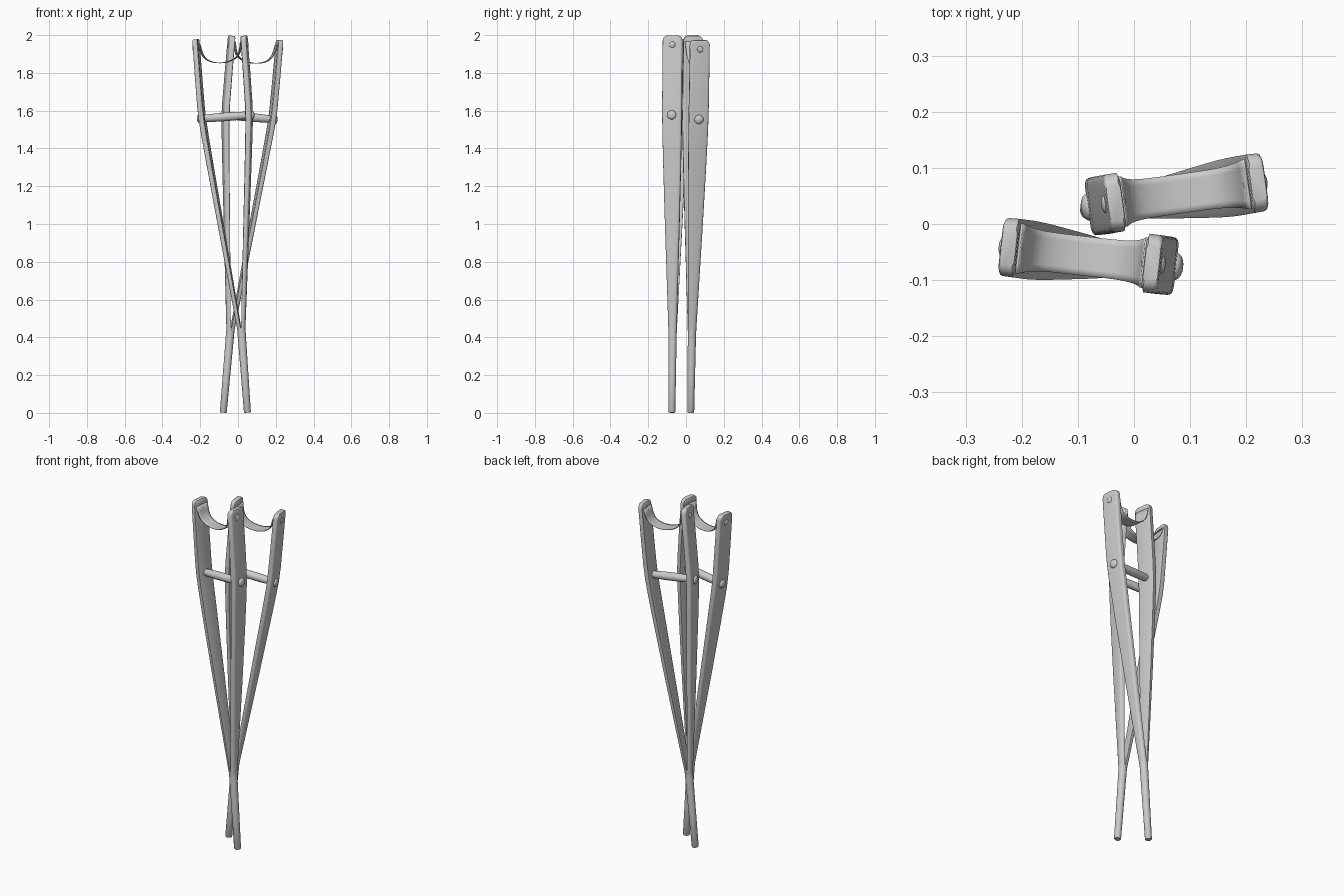
import bpy, bmesh
from math import sin, cos, pi, radians
from mathutils import Matrix, Vector

if "Cube" in bpy.data.objects:
    bpy.data.objects.remove(bpy.data.objects["Cube"])


def make(name, verts, faces, matrix, angle=35):
    mesh = bpy.data.meshes.new(name)
    mesh.from_pydata(verts, [], faces)
    bm = bmesh.new()
    bm.from_mesh(mesh)
    bmesh.ops.recalc_face_normals(bm, faces=bm.faces)
    bm.to_mesh(mesh)
    bm.free()
    ob = bpy.data.objects.new(name, mesh)
    bpy.context.collection.objects.link(ob)
    ob.matrix_world = matrix
    bpy.ops.object.select_all(action='DESELECT')
    ob.select_set(True)
    bpy.context.view_layer.objects.active = ob
    bpy.ops.object.shade_smooth_by_angle(angle=radians(angle))
    return ob


def loft(name, rings, matrix):
    """Skin equal-length closed rings and cap both ends."""
    n = len(rings[0])
    verts = [p for r in rings for p in r]
    faces = [(i * n + j, i * n + (j + 1) % n, (i + 1) * n + (j + 1) % n, (i + 1) * n + j)
             for i in range(len(rings) - 1) for j in range(n)]
    faces += [tuple(range(n)), tuple(range(len(verts) - n, len(verts)))]
    return make(name, verts, faces, matrix)


def turned(name, profile, matrix, along_x=False, n=24):
    """Round part from (position, radius) pairs."""
    rings = []
    for h, r in profile:
        ring = [(r * cos(2 * pi * k / n), r * sin(2 * pi * k / n)) for k in range(n)]
        rings.append([(h, a, b) if along_x else (a, b, h) for a, b in ring])
    return loft(name, rings, matrix)


# rail stations: height, centre offset, thickness, half depth, roundness
RAIL = [(0.42, 0.010, 0.020, 0.022, 1.0), (0.45, 0.012, 0.021, 0.023, 0.9),
        (0.70, 0.038, 0.024, 0.030, 0.6), (1.00, 0.069, 0.027, 0.039, 0.4),
        (1.30, 0.100, 0.029, 0.047, 0.3), (1.48, 0.118, 0.031, 0.051, 0.28),
        (1.56, 0.125, 0.032, 0.052, 0.28), (1.64, 0.128, 0.032, 0.0525, 0.28),
        (1.80, 0.129, 0.031, 0.0525, 0.28), (1.965, 0.129, 0.030, 0.0525, 0.28),
        (1.979, 0.129, 0.030, 0.049, 0.28), (1.987, 0.129, 0.029, 0.042, 0.28),
        (1.991, 0.129, 0.026, 0.033, 0.28)]


def rail(name, side, matrix):
    rings = []
    for z, c, t, w, e in RAIL:
        ring = [(side * (c - t / 2), -w * 0.8, z)]
        for k in range(13):
            a = -pi / 2 + pi * k / 12
            x = c - t / 2 + 0.15 * t * (1 - e) + t * (1 - 0.15 * (1 - e)) * max(cos(a), 0) ** e
            y = w * abs(sin(a)) ** e * (1 if a > 0 else -1)
            ring.append((side * x, y, z))
        ring.append((side * (c - t / 2), w * 0.8, z))
        rings.append(ring)
    loft(name, rings, matrix)


def dome(name, side, x, z, r, h, matrix):
    prof = [(side * (x - 0.004), r)] + [(side * (x + h * sin(a)), r * cos(a) + 1e-4)
                                        for a in [pi / 2 * k / 5 for k in range(6)]]
    turned(name, prof, matrix @ Matrix.Translation((0, 0, z)), True, 20)


def strap(name, matrix, nu=28, nv=6):
    verts = []
    for i in range(nu + 1):
        u = -1 + 2 * i / nu
        # sagging middle, ends turned up against the rails
        x = 0.112 * sin(u * pi / 2) * 0.35 + 0.112 * u * 0.65
        z = 1.857 + 0.055 * u * u + 0.05 * abs(u) ** 8
        w = 0.035 + 0.010 * u ** 4
        verts += [(x, w * (2 * j / nv - 1), z) for j in range(nv + 1)]
    m = nv + 1
    faces = [(i * m + j, i * m + j + 1, (i + 1) * m + j + 1, (i + 1) * m + j)
             for i in range(nu) for j in range(nv)]
    ob = make(name, verts, faces, matrix)
    mod = ob.modifiers.new("thickness", 'SOLIDIFY')
    mod.thickness, mod.offset = 0.004, 0


def crutch(tag, foot, top, turn):
    foot, top = Vector(foot), Vector(top)
    z = (top - foot).normalized()
    x = Vector((cos(turn), sin(turn), 0))
    x = (x - z * x.dot(z)).normalized()
    y = z.cross(x)
    m = Matrix((x, y, z)).transposed().to_4x4()
    m.translation = foot
    # round lower post
    turned(tag + "_lower_post", [(0, 0.016), (0.004, 0.0185), (0.2, 0.020),
                                 (0.42, 0.022), (0.45, 0.022)], m)
    # hand grip between the rails
    turned(tag + "_hand_grip", [(-0.125, 0.019), (-0.1, 0.020), (-0.04, 0.0225),
                                (0.04, 0.0225), (0.1, 0.020), (0.125, 0.019)],
           m @ Matrix.Translation((0, 0, 1.57)), True)
    for side, word in ((-1, "left"), (1, "right")):
        rail(f"{tag}_{word}_rail", side, m)
        dome(f"{tag}_{word}_grip_bolt", side, 0.141, 1.57, 0.024, 0.013, m)
        dome(f"{tag}_{word}_strap_bolt", side, 0.144, 1.943, 0.016, 0.006, m)
        dome(f"{tag}_{word}_strap_rivet", -side, -0.112, 1.943, 0.014, 0.006, m)
    # sagging underarm strap
    strap(tag + "_underarm_strap", m)


crutch("front_crutch", (0.05, -0.075, 0.0015), (-0.096, -0.056, 1.988), radians(-6.5))
crutch("rear_crutch", (-0.078, 0.025, 0.0015), (0.094, 0.056, 1.988), radians(8))
